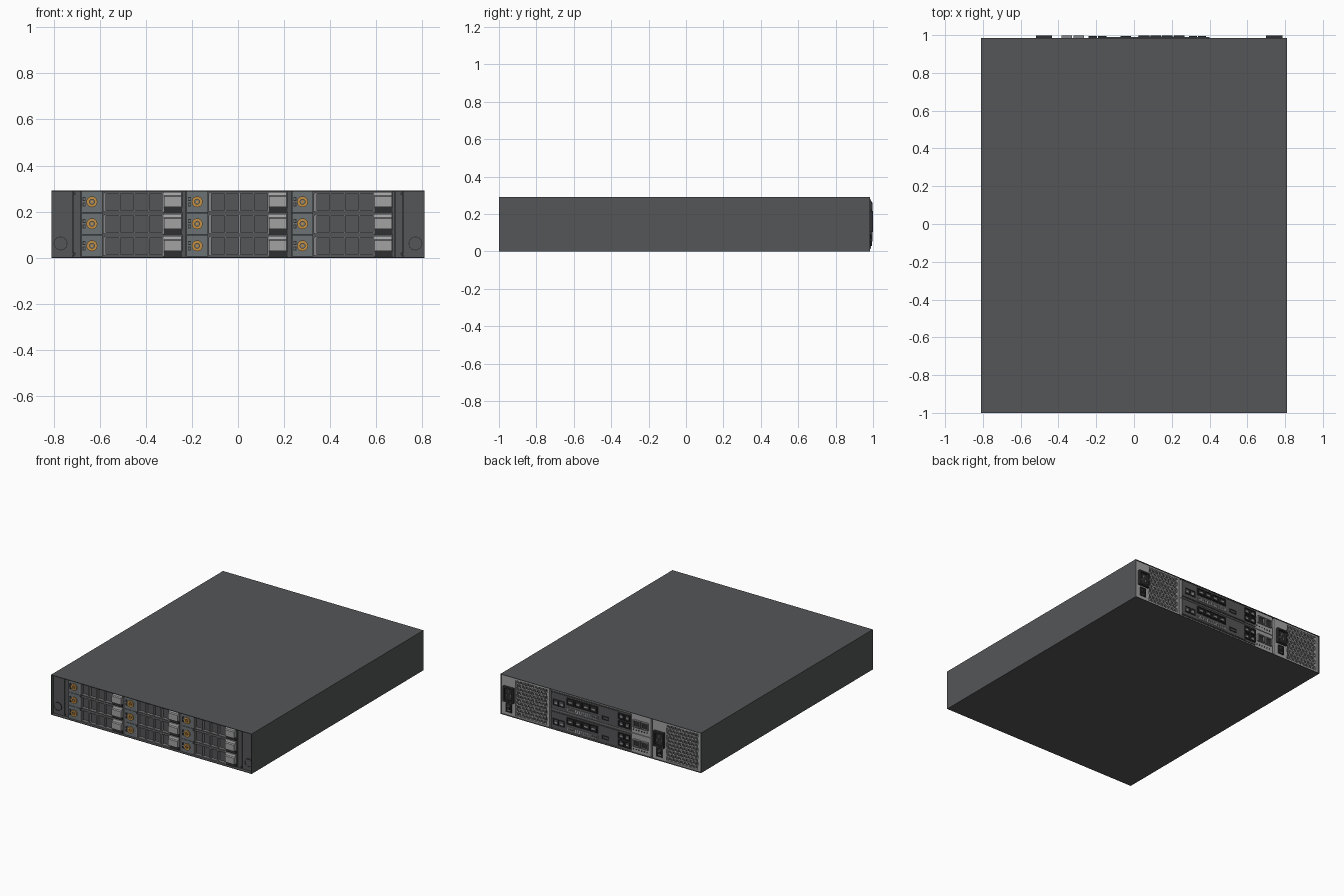
import bpy, bmesh, math

if "Cube" in bpy.data.objects:
    bpy.data.objects.remove(bpy.data.objects["Cube"])


def material(name, *c):
    m = bpy.data.materials.new(name)
    m.diffuse_color = (*c, 1)
    m.use_nodes = True
    m.node_tree.nodes["Principled BSDF"].inputs["Base Color"].default_value = m.diffuse_color
    return m


DARK = material("dark_grey", 0.09, 0.092, 0.096)
BLACK = material("near_black", 0.03, 0.03, 0.032)
SLATE = material("slate", 0.15, 0.17, 0.18)
LIGHT = material("light_grey", 0.36, 0.36, 0.37)
MID = material("mid_grey", 0.24, 0.24, 0.25)
GOLD = material("gold", 0.55, 0.28, 0.06)


def rect(x0, x1, z0, z1):
    return [(x0, z0), (x1, z0), (x1, z1), (x0, z1)]


def ngon(cx, cz, r, n, turn=0.0):
    return [(cx + r * math.cos(turn + 2 * math.pi * i / n),
             cz + r * math.sin(turn + 2 * math.pi * i / n)) for i in range(n)]


class Part:
    """Collects prisms extruded along y into one mesh object."""

    def __init__(self, name, mat):
        self.name, self.mat, self.bm = name, mat, bmesh.new()

    def prism(self, pts, y0, y1):
        a = [self.bm.verts.new((x, y0, z)) for x, z in pts]
        b = [self.bm.verts.new((x, y1, z)) for x, z in pts]
        n = len(pts)
        self.bm.faces.new(a)
        self.bm.faces.new(b[::-1])
        for i in range(n):
            j = (i + 1) % n
            self.bm.faces.new((a[i], b[i], b[j], a[j]))

    def box(self, x0, x1, y0, y1, z0, z1):
        self.prism(rect(x0, x1, z0, z1), y0, y1)

    def ring(self, outer, inner, y0, y1):
        loops = [[self.bm.verts.new((x, y, z)) for x, z in p]
                 for p, y in ((outer, y0), (outer, y1), (inner, y1), (inner, y0))]
        n = len(outer)
        for k in range(4):
            p, q = loops[k], loops[(k + 1) % 4]
            for i in range(n):
                j = (i + 1) % n
                self.bm.faces.new((p[i], q[i], q[j], p[j]))

    def frame(self, x0, x1, y0, y1, z0, z1, t):
        self.ring(rect(x0, x1, z0, z1), rect(x0 + t, x1 - t, z0 + t, z1 - t), y0, y1)

    def side_profile(self, yz, x0, x1):
        a = [self.bm.verts.new((x0, y, z)) for y, z in yz]
        b = [self.bm.verts.new((x1, y, z)) for y, z in yz]
        self.bm.faces.new(a)
        self.bm.faces.new(b[::-1])
        for i in range(len(yz)):
            j = (i + 1) % len(yz)
            self.bm.faces.new((a[i], b[i], b[j], a[j]))

    def finish(self):
        bmesh.ops.recalc_face_normals(self.bm, faces=self.bm.faces)
        me = bpy.data.meshes.new(self.name)
        self.bm.to_mesh(me)
        self.bm.free()
        me.materials.append(self.mat)
        bpy.context.collection.objects.link(bpy.data.objects.new(self.name, me))


# Outer shell: thin tube, with bulkheads behind front and rear details
shell = Part("chassis_shell", DARK)
shell.frame(-0.81, 0.81, -1, 0.984, 0, 0.292, 0.004)
shell.finish()
bulk = Part("bulkheads", DARK)
bulk.box(-0.807, 0.807, -0.966, -0.95, 0.003, 0.289)
bulk.box(-0.807, 0.807, 0.945, 0.955, 0.003, 0.289)
bulk.finish()

# Front side panels with corner buttons and small tabs
ears = Part("front_side_panels", DARK)
tabs = Part("corner_buttons", BLACK)
for s in (-1, 1):
    ears.box(*sorted((s * 0.806, s * 0.718)), -0.976, -0.96, 0.004, 0.288)
    ears.box(*sorted((s * 0.714, s * 0.682)), -0.976, -0.96, 0.004, 0.288)
    tabs.ring(ngon(s * 0.77, 0.062, 0.03, 24), ngon(s * 0.77, 0.062, 0.027, 24), -0.98, -0.974)
    ears.prism(ngon(s * 0.77, 0.062, 0.0265, 24), -0.979, -0.974)
    for z in (0.016, 0.278):
        tabs.box(s * 0.712 - 0.007, s * 0.712 + 0.007, -0.98, -0.97, z - 0.006, z + 0.006)
ears.finish()
tabs.finish()

# Nine drive carriers in a 3 x 3 grid
plates = Part("drive_latch_plates", SLATE)
cages = Part("drive_vent_cages", MID)
handles = Part("drive_handles", LIGHT)
lower = Part("drive_handle_bases", BLACK)
knobs = Part("drive_knobs", GOLD)
leds = Part("drive_indicators", BLACK)
fillers = Part("column_fillers", DARK)
for c in range(3):
    x = -0.68 + 0.457 * c
    fillers.box(x + 0.437, x + 0.455 if c < 2 else x + 0.445, -0.978, -0.96, 0.004, 0.288)
    for r in range(3):
        z = 0.005 + 0.0955 * r
        plates.box(x, x + 0.092, -0.984, -0.96, z, z + 0.0935)
        # slanted bracket beside the cage
        cages.prism([(x + 0.094, z + 0.004), (x + 0.104, z + 0.004),
                     (x + 0.104, z + 0.09), (x + 0.094, z + 0.08)], -0.99, -0.96)
        # knob and indicators
        cx, cz = x + 0.046, z + 0.047
        knobs.ring(ngon(cx, cz, 0.024, 12), ngon(cx, cz, 0.011, 12), -0.992, -0.98)
        knobs.prism(ngon(cx, cz, 0.006, 8), -0.99, -0.98)
        for dz in (-0.012, 0.012):
            leds.frame(x + 0.006, x + 0.019, -0.987, -0.982, cz + dz - 0.008, cz + dz + 0.008, 0.003)
        # open cage with four windows
        for z0, z1 in ((z + 0.002, z + 0.009), (z + 0.083, z + 0.09)):
            cages.box(x + 0.102, x + 0.358, -0.986, -0.96, z0, z1)
        for i in range(5):
            bx = x + 0.104 + 0.0625 * i
            cages.box(bx - 0.003, bx + 0.004, -0.986, -0.96, z + 0.002, z + 0.09)
        # handle with sloped grip
        handles.side_profile([(-0.96, z + 0.09), (-0.983, z + 0.09), (-0.988, z + 0.074),
                              (-0.998, z + 0.07), (-0.998, z + 0.024), (-0.96, z + 0.024)],
                             x + 0.358, x + 0.434)
        lower.box(x + 0.355, x + 0.437, -0.984, -0.96, z + 0.001, z + 0.022)
for p in (plates, cages, handles, lower, knobs, leds, fillers):
    p.finish()

# Two rear power supplies with honeycomb vents and sockets
psu = Part("power_supply_plates", LIGHT)
grille = Part("honeycomb_grilles", LIGHT)
sockets = Part("power_sockets", BLACK)
latches = Part("power_supply_latches", BLACK)
pins = Part("socket_pins", LIGHT)
for o in (0, -1.218):
    psu.box(o + 0.69, o + 0.804, 0.95, 0.98, 0.005, 0.287)
    psu.box(o + 0.416, o + 0.436, 0.95, 0.98, 0.005, 0.287)
    psu.box(o + 0.436, o + 0.69, 0.95, 0.98, 0.005, 0.016)
    psu.box(o + 0.436, o + 0.69, 0.95, 0.98, 0.276, 0.287)
    for row in range(10):
        for col in range(8):
            hx = o + 0.451 + 0.03 * col + 0.015 * (row % 2)
            hz = 0.029 + 0.026 * row
            grille.ring(ngon(hx, hz, 0.0174, 6, math.pi / 6),
                        ngon(hx, hz, 0.0125, 6, math.pi / 6), 0.966, 0.979)
    # inlet socket with three pins
    sockets.frame(o + 0.70, o + 0.785, 0.978, 0.999, 0.105, 0.215, 0.012)
    sockets.box(o + 0.71, o + 0.775, 0.976, 0.984, 0.115, 0.205)
    for px, pz in ((0.726, 0.15), (0.76, 0.15), (0.743, 0.178)):
        pins.box(o + px - 0.003, o + px + 0.003, 0.98, 0.995, pz - 0.009, pz + 0.009)
    # pull latch below the socket
    latches.frame(o + 0.722, o + 0.768, 0.978, 0.987, 0.028, 0.092, 0.008)
    latches.side_profile([(0.978, 0.045), (0.997, 0.055), (0.997, 0.068), (0.978, 0.078)],
                         o + 0.732, o + 0.758)
for p in (psu, grille, sockets, latches, pins):
    p.finish()

# Two stacked rear controllers with their ports
base = Part("controller_panels", LIGHT)
cover = Part("controller_dark_covers", DARK)
ports = Part("controller_ports", BLACK)
metal = Part("network_ports", MID)
vents = Part("controller_vents", LIGHT)
for z in (0.006, 0.148):
    base.box(-0.402, 0.404, 0.95, 0.98, z, z + 0.138)
    cover.box(-0.245, 0.402, 0.978, 0.986, z + 0.006, z + 0.132)
    cover.box(-0.15, 0.4, 0.984, 0.989, z + 0.01, z + 0.128)
    # paired ports at the outer end
    for x in (0.29, 0.338):
        ports.frame(x, x + 0.044, 0.985, 0.994, z + 0.035, z + 0.08, 0.006)
        vents.box(x + 0.012, x + 0.032, 0.986, 0.991, z + 0.047, z + 0.06)
    # row of four cage ports
    ports.box(0.02, 0.272, 0.985, 0.991, z + 0.064, z + 0.118)
    for i in range(4):
        x = 0.025 + 0.062 * i
        ports.frame(x, x + 0.056, 0.985, 0.998, z + 0.068, z + 0.114, 0.005)
        vents.box(x + 0.014, x + 0.042, 0.99, 0.994, z + 0.084, z + 0.094)
    # slim vent strip
    vents.frame(0.02, 0.265, 0.986, 0.992, z + 0.022, z + 0.046, 0.004)
    for i in range(14):
        vents.box(0.032 + 0.0165 * i, 0.037 + 0.0165 * i, 0.986, 0.991, z + 0.024, z + 0.044)
    # small service port
    ports.frame(-0.072, -0.015, 0.985, 0.994, z + 0.035, z + 0.062, 0.006)
    # two by two stacked ports
    for x in (-0.19, -0.24):
        for dz in (0.022, 0.075):
            ports.frame(x, x + 0.045, 0.983, 0.995, z + dz, z + dz + 0.044, 0.006)
            vents.box(x + 0.012, x + 0.033, 0.984, 0.99, z + dz + 0.014, z + dz + 0.024)
    # network sockets on the light panel
    for x in (-0.32, -0.385):
        metal.frame(x, x + 0.056, 0.978, 0.997, z + 0.048, z + 0.1, 0.007)
        ports.box(x + 0.005, x + 0.051, 0.978, 0.984, z + 0.053, z + 0.095)
    for i in range(6):
        ports.prism(ngon(-0.262 - 0.022 * i, z + 0.025, 0.005, 8), 0.978, 0.983)
for p in (base, cover, ports, metal, vents):
    p.finish()
